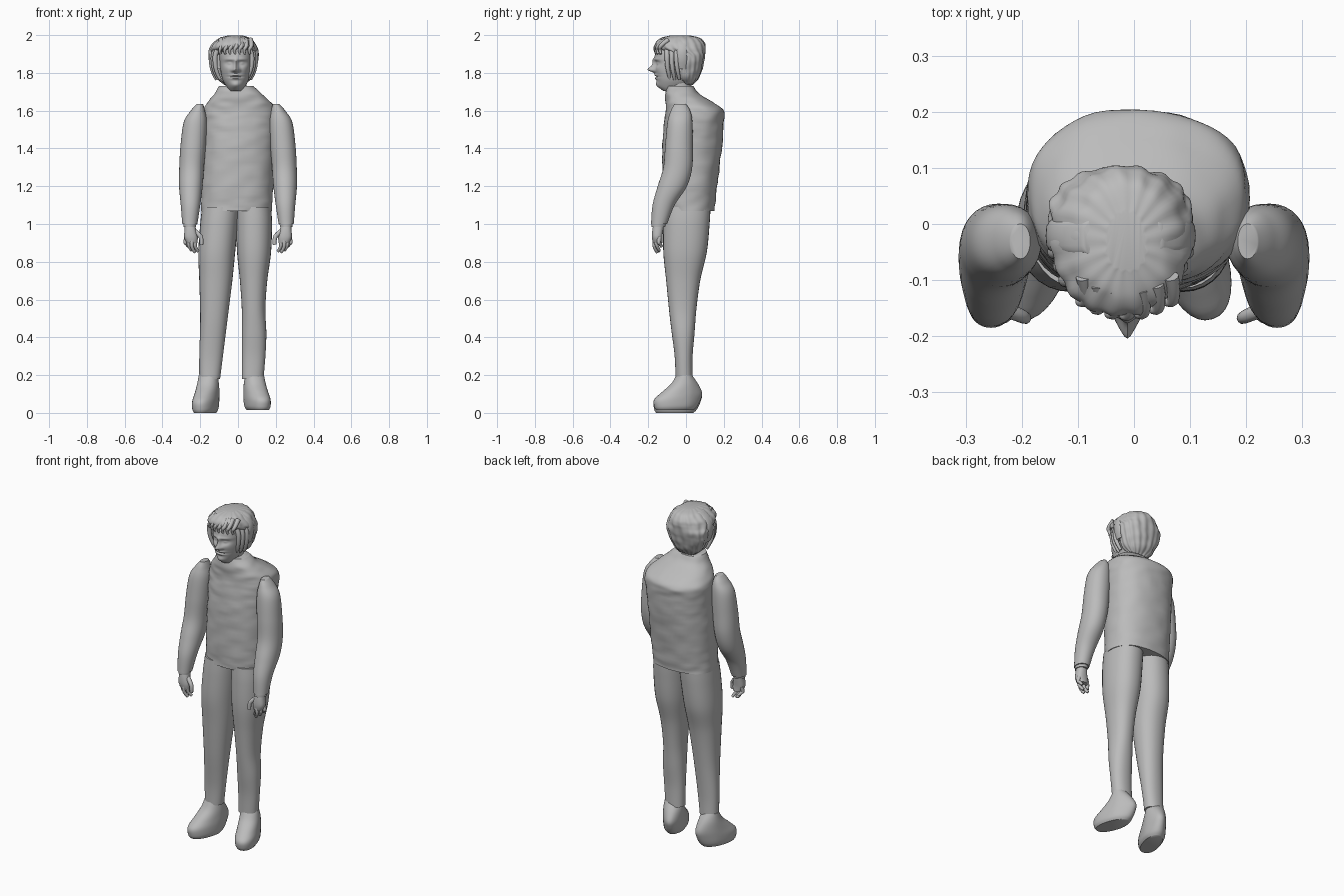
import bpy, bmesh, math
from mathutils import Vector, Matrix, noise

cube = bpy.data.objects.get("Cube")
if cube:
    bpy.data.objects.remove(cube, do_unlink=True)

grey = bpy.data.materials.new("plain grey")
colour = (0.5, 0.5, 0.5, 1)
grey.use_nodes = True
grey.diffuse_color = colour
for node in grey.node_tree.nodes:
    if node.type == "BSDF_PRINCIPLED":
        node.inputs["Base Color"].default_value = colour


def finish(name, mesh):
    """Link a mesh as a smooth grey part."""
    mesh.materials.clear()
    mesh.materials.append(grey)
    obj = bpy.data.objects.new(name, mesh)
    bpy.context.collection.objects.link(obj)
    bpy.ops.object.select_all(action="DESELECT")
    obj.select_set(True)
    bpy.context.view_layer.objects.active = obj
    bpy.ops.object.shade_smooth_by_angle(angle=math.radians(50))
    return obj


def smooth_sections(sections, steps):
    """Catmull-Rom interpolation between the given cross-sections."""
    s = [Vector(row) for row in sections]
    s = [s[0]] + s + [s[-1]]
    result = []
    for a, b, c, d in zip(s, s[1:], s[2:], s[3:]):
        for k in range(steps):
            t = k / steps
            result.append(b + (c - a) * t / 2 + (a * 2 - b * 5 + c * 4 - d) * t * t / 2
                          + (b * 3 - a - c * 3 + d) * t ** 3 / 2)
    return result + [s[-1]]


def loft(name, sections, sides=32, power=2.0, steps=5, warp=None, mirror=False):
    """Skin horizontal rounded rings given as (z, x min, x max, y min, y max)."""
    bm = bmesh.new()
    rings = []
    for z, xa, xb, ya, yb in smooth_sections(sections, steps):
        ring = []
        for i in range(sides):
            a = math.tau * i / sides
            c, s = math.cos(a), math.sin(a)
            u = math.copysign(abs(c) ** (2 / power), c)
            v = math.copysign(abs(s) ** (2 / power), s)
            p = Vector(((xa + xb + (xb - xa) * u) / 2, (ya + yb + (yb - ya) * v) / 2, z))
            if warp:
                p = warp(p, Vector((c, s, 0)))
            if mirror:
                p.x = -p.x
            ring.append(bm.verts.new(p))
        rings.append(ring)
    for low, high in zip(rings, rings[1:]):
        for i in range(sides):
            j = (i + 1) % sides
            bm.faces.new((low[i], low[j], high[j], high[i]))
    bm.faces.new(rings[0])
    bm.faces.new(rings[-1])
    bmesh.ops.recalc_face_normals(bm, faces=bm.faces)
    mesh = bpy.data.meshes.new(name)
    bm.to_mesh(mesh)
    bm.free()
    return finish(name, mesh)


def tube(name, points, radius, tip=0.7, mirror=False):
    """Tapered round tube along a smooth path."""
    curve = bpy.data.curves.new(name, "CURVE")
    curve.dimensions = "3D"
    curve.bevel_depth = radius
    curve.bevel_resolution = 3
    curve.use_fill_caps = True
    spline = curve.splines.new("NURBS")
    spline.points.add(len(points) - 1)
    spline.use_endpoint_u = True
    spline.order_u = 3
    for i, (x, y, z) in enumerate(points):
        spline.points[i].co = (-x if mirror else x, y, z, 1)
        spline.points[i].radius = 1 + (tip - 1) * i / (len(points) - 1)
    helper = bpy.data.objects.new(name, curve)
    bpy.context.collection.objects.link(helper)
    bpy.context.view_layer.update()
    mesh = bpy.data.meshes.new_from_object(
        helper.evaluated_get(bpy.context.evaluated_depsgraph_get()))
    bpy.data.objects.remove(helper)
    return finish(name, mesh)


# Padded jacket with soft creases
def creases(p, out):
    wave = noise.noise(Vector((p.x * 14, p.y * 14, p.z * 30)))
    return p + out * wave * 0.005


loft("jacket", [
    (1.07, -.195, .18, -.12, .15), (1.2, -.195, .185, -.125, .165),
    (1.4, -.19, .195, -.125, .19), (1.54, -.19, .205, -.115, .2),
    (1.6, -.185, .2, -.11, .2), (1.64, -.165, .18, -.11, .15),
    (1.69, -.125, .125, -.11, .07), (1.73, -.1, .08, -.1, .04)],
    sides=56, power=2.3, steps=8, warp=creases)

# Trouser legs
loft("right_leg", [
    (.18, -.205, -.095, -.055, .035), (.3, -.205, -.08, -.06, .035),
    (.5, -.2, -.055, -.085, .05), (.7, -.205, -.03, -.105, .075),
    (.85, -.21, -.015, -.12, .11), (1, -.2, 0, -.12, .125),
    (1.09, -.19, .01, -.115, .13)], power=2.2, steps=8)
loft("left_leg", [
    (.18, .02, .135, -.055, .035), (.3, .02, .145, -.06, .035),
    (.42, .02, .15, -.075, .045), (.55, .02, .145, -.09, .055),
    (.7, .01, .155, -.105, .075), (.85, -.005, .175, -.12, .11),
    (1, -.01, .18, -.12, .125), (1.09, -.01, .175, -.115, .13)], power=2.2, steps=8)

# Boots, turned outwards, on flat soles
boot = [(0, -.05, .05, -.165, .04), (.02, -.06, .06, -.175, .06),
        (.06, -.062, .062, -.175, .08), (.1, -.06, .06, -.135, .088),
        (.15, -.057, .057, -.08, .065), (.2, -.05, .05, -.05, .03)]
for name, x, turn, lift in (("left_boot", .085, 18, .015), ("right_boot", -.155, -18, 0)):
    spin = Matrix.Rotation(math.radians(turn), 3, "Z")

    def place(p, out):
        p = p.copy()
        p.x *= 1 - max(0, p.y) * 3
        p.z += lift * (1 - p.z / .2)
        return spin @ p + Vector((x, 0, 0))

    loft(name, boot, steps=5, power=2.2, warp=place)

# Sleeves and hands
sleeve = [(1, .215, .295, -.185, -.1), (1.1, .2, .303, -.177, -.06),
          (1.2, .187, .312, -.15, .005), (1.3, .18, .311, -.12, .033),
          (1.42, .17, .304, -.11, .036), (1.54, .165, .287, -.098, .034),
          (1.6, .175, .25, -.08, .022), (1.635, .185, .22, -.062, .0)]
palm = [(.9, .215, .272, -.175, -.125), (.93, .213, .285, -.18, -.125),
        (.97, .222, .283, -.178, -.12), (1.01, .23, .28, -.17, -.115)]
for side, flip in (("left", False), ("right", True)):
    loft(side + "_sleeve", sleeve, power=2.1, steps=7, mirror=flip)
    loft(side + "_palm", palm, sides=20, power=2.4, steps=4, mirror=flip)
    loft(side + "_cuff", [(.985, .222, .288, -.183, -.11), (1.005, .22, .29, -.183, -.105)],
         steps=2, mirror=flip)
    for i in range(4):
        x = .223 + i * .017
        y = -.165 + abs(i - 1) * .012
        drop = (.855, .85, .86, .88)[i]
        tube(f"{side}_finger_{i + 1}", [(x, y, .93), (x + .006, y - .005, .9),
             (x + .003, y, drop + .02), (x - .012, y + .012, drop)], .0115, mirror=flip)
    tube(side + "_thumb", [(.235, -.15, .965), (.205, -.162, .945),
         (.192, -.168, .92), (.194, -.168, .89)], .014, mirror=flip)

# Neck and collar
loft("neck", [(1.66, -.07, .06, -.1, .05), (1.73, -.065, .045, -.1, .03),
              (1.8, -.07, .05, -.1, .04)])

# Head, with the face raised by soft bumps: x, z, x spread, z spread, height
features = [(0, 1.845, .008, .022, .018), (0, 1.818, .011, .011, .032),
            (.015, 1.814, .008, .007, .012), (-.015, 1.814, .008, .007, .012),
            (.033, 1.85, .016, .01, -.012), (-.033, 1.85, .016, .01, -.012),
            (.033, 1.85, .009, .005, .008), (-.033, 1.85, .009, .005, .008),
            (.03, 1.871, .022, .006, .006), (-.03, 1.871, .022, .006, .006),
            (0, 1.788, .02, .005, .01), (0, 1.772, .017, .005, .01),
            (0, 1.78, .024, .003, -.007), (0, 1.735, .02, .013, .014),
            (.045, 1.82, .018, .018, .006), (-.045, 1.82, .018, .018, .006)]
face_x = -.012


def sculpt(p, out):
    p = p.copy()
    if out.y < 0:
        for x, z, sx, sz, amount in features:
            d = ((p.x - face_x - x) / sx) ** 2 + ((p.z - z) / sz) ** 2
            p.y -= amount * math.exp(-d / 2)
    return p


loft("head", [
    (1.705, -.045, .02, -.12, -.04), (1.725, -.06, .036, -.138, 0),
    (1.76, -.08, .055, -.153, .04), (1.8, -.09, .066, -.158, .06),
    (1.85, -.096, .073, -.162, .08), (1.9, -.098, .074, -.162, .08),
    (1.95, -.085, .062, -.14, .06), (1.98, -.05, .03, -.08, .02)],
    sides=128, power=2.25, steps=10, warp=sculpt)


# Hair, swept back and hanging over the ears
def strands(p, out):
    a = math.atan2(out.y, out.x)
    wave = math.sin(a * 17 + p.z * 25) * .0025
    return p + out * (wave + noise.noise(p * 22) * .006)


loft("hair", [
    (1.735, -.07, .035, -.015, .035), (1.765, -.105, .065, -.05, .06),
    (1.8, -.125, .085, -.06, .078), (1.85, -.145, .1, -.062, .093),
    (1.89, -.152, .105, -.066, .1), (1.915, -.15, .104, -.13, .102),
    (1.935, -.145, .1, -.162, .102), (1.96, -.13, .086, -.16, .095),
    (1.985, -.095, .06, -.13, .07), (1.998, -.05, .02, -.085, .02)],
    sides=96, power=2.15, steps=8, warp=strands)

# Wavy fringe and side locks
for i in range(7):
    x = -.09 + i * .026
    y = -.158 + (x - face_x) ** 2 * 4
    tube(f"fringe_lock_{i + 1}", [(x, y + .04, 1.975), (x + .01, y - .004, 1.945),
         (x - .012, y - .006, 1.92), (x - .002, y, 1.9)], .014, tip=.4)
for side, sign in (("left", 1), ("right", -1)):
    for i in range(3):
        y = -.1 + i * .025
        x = .074 + i * .01
        path = [(x - .02, y, 1.95), (x + .012, y, 1.91), (x + .012, y, 1.84),
                (x - .002, y + .01, 1.79), (x - .016, y + .015, 1.765)]
        path = [(-.024 + sign * (px + .012), py, pz) for px, py, pz in path]
        tube(f"{side}_side_lock_{i + 1}", path, .016, tip=.5)

# Broad band of hair over the crown and ears
bpy.ops.object.select_all(action="DESELECT")
loft("ear_band", [(1.82, -.138, .094, -.062, .02), (1.87, -.155, .108, -.064, .022),
                  (1.92, -.155, .108, -.064, .022), (1.96, -.132, .088, -.064, .02),
                  (1.99, -.09, .05, -.062, .015)], power=3.5, steps=5)
